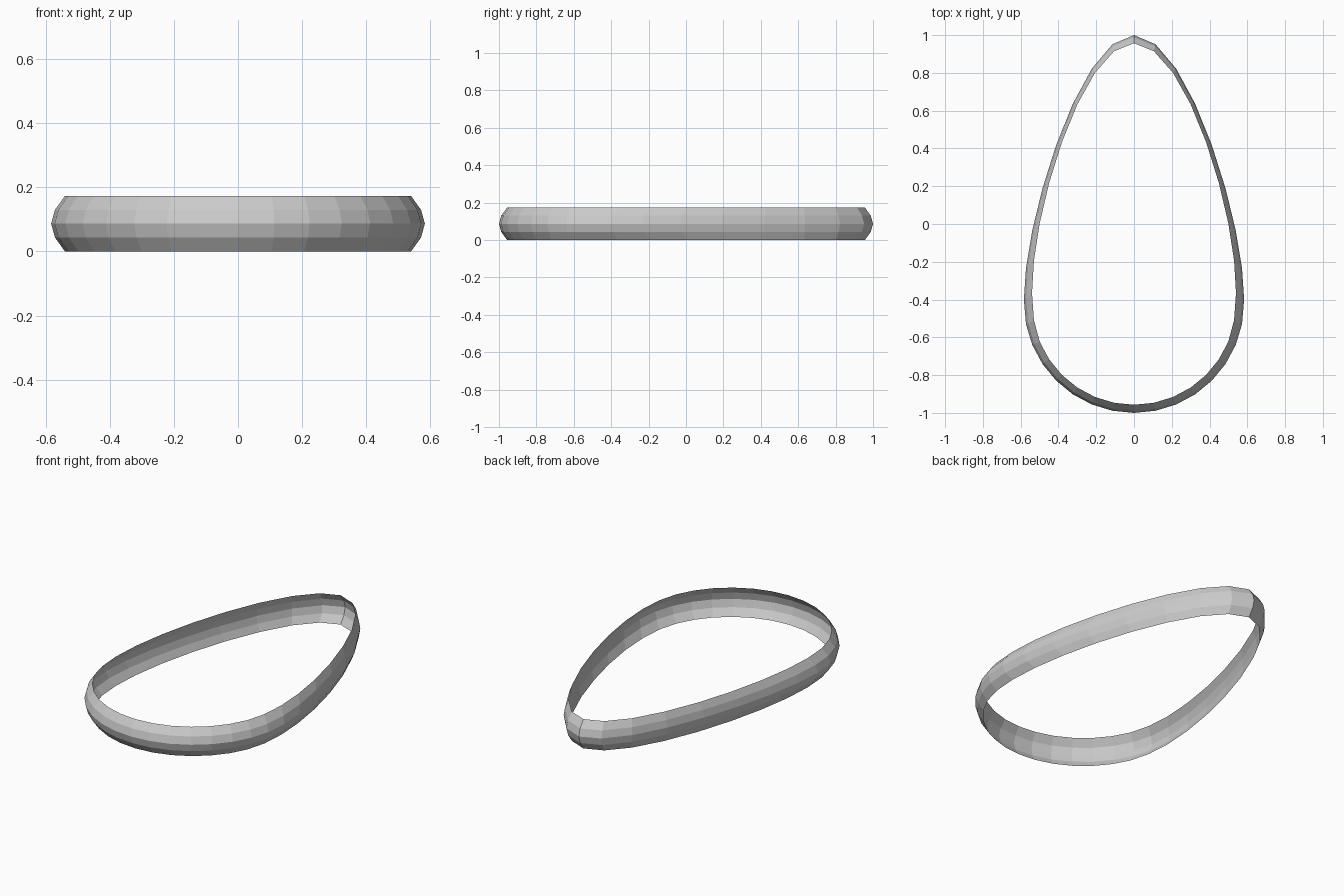
import bpy, bmesh
from math import sin, cos, pi, hypot

if "Cube" in bpy.data.objects:
    bpy.data.objects.remove(bpy.data.objects["Cube"])

SEGMENTS = 32
RADIUS, CENTRE_Y = 0.583, -0.417
PULL, REACH = 0.834, 0.90
# (inset, height) of the outward-bulging band section
PROFILE = [(0.043, 0), (0.012, 0.0433), (0, 0.0865), (0.012, 0.1297), (0.043, 0.173)]


def teardrop_point(angle, radius):
    """Circle point, pulled towards the tip with a smooth falloff."""
    x, y = radius * sin(angle), radius * cos(angle)
    t = max(0, 1 - hypot(x, y - radius) / REACH)
    return x, CENTRE_Y + y + PULL * (3 * t * t - 2 * t ** 3)


# Open, single-walled band following the teardrop outline
bm = bmesh.new()
rows = []
for inset, z in PROFILE:
    row = []
    for i in range(SEGMENTS):
        x, y = teardrop_point(2 * pi * i / SEGMENTS, RADIUS - inset)
        row.append(bm.verts.new((x, y, z)))
    rows.append(row)
for low, high in zip(rows, rows[1:]):
    for i in range(SEGMENTS):
        j = (i + 1) % SEGMENTS
        bm.faces.new((low[j], low[i], high[i], high[j]))

mesh = bpy.data.meshes.new("teardrop_band")
bm.to_mesh(mesh)
bm.free()
band = bpy.data.objects.new("teardrop_band", mesh)
bpy.context.collection.objects.link(band)
